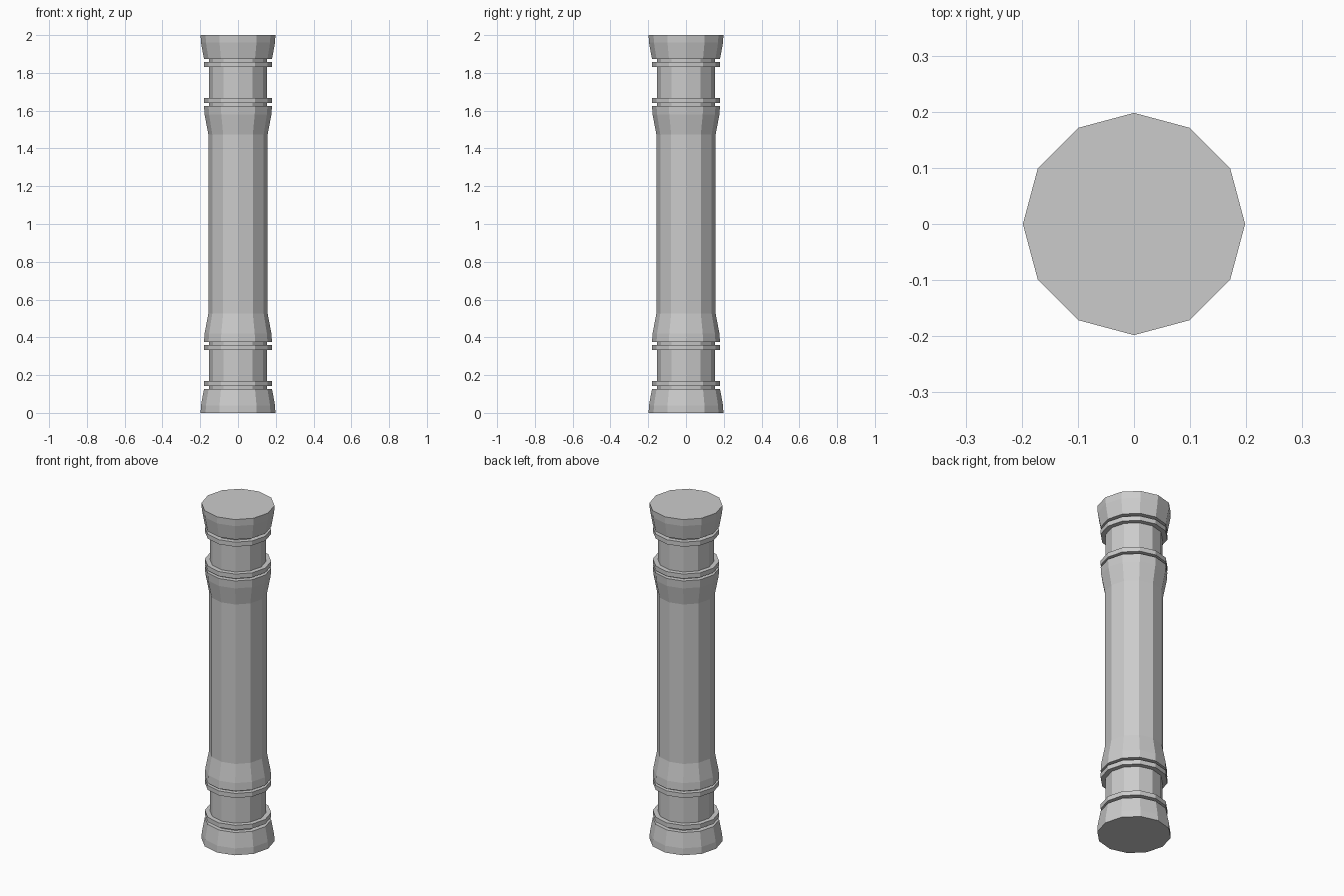
import bpy, bmesh
from math import cos, sin, pi

if "Cube" in bpy.data.objects:
    bpy.data.objects.remove(bpy.data.objects["Cube"])

SIDES = 12
HEIGHT = 2.0


def lathe(name, profile):
    """Closed 12-sided solid turned from (radius, z) points, bottom to top."""
    bm = bmesh.new()
    rings = [[bm.verts.new((r * cos(2 * pi * i / SIDES), r * sin(2 * pi * i / SIDES), z))
              for i in range(SIDES)] for r, z in profile]
    bm.faces.new(rings[0][::-1])
    bm.faces.new(rings[-1])
    for a, b in zip(rings, rings[1:]):
        for i in range(SIDES):
            j = (i + 1) % SIDES
            bm.faces.new((a[i], a[j], b[j], b[i]))
    mesh = bpy.data.meshes.new(name)
    bm.to_mesh(mesh)
    bm.free()
    obj = bpy.data.objects.new(name, mesh)
    bpy.context.collection.objects.link(obj)
    return obj


# Half profile: foot, groove, ring, neck, ring, groove, flared shaft end
lower_half = [
    (0.198, 0.0), (0.196, 0.04), (0.18, 0.127),
    (0.153, 0.127), (0.153, 0.143),
    (0.18, 0.143), (0.18, 0.17),
    (0.153, 0.17), (0.153, 0.333),
    (0.18, 0.333), (0.18, 0.36),
    (0.153, 0.36), (0.153, 0.374),
    (0.18, 0.374), (0.177, 0.42), (0.157, 0.525),
]

# Upper half repeats the lower one upside down
upper_half = [(r, HEIGHT - z) for r, z in reversed(lower_half)]
lathe("column", lower_half + upper_half)
